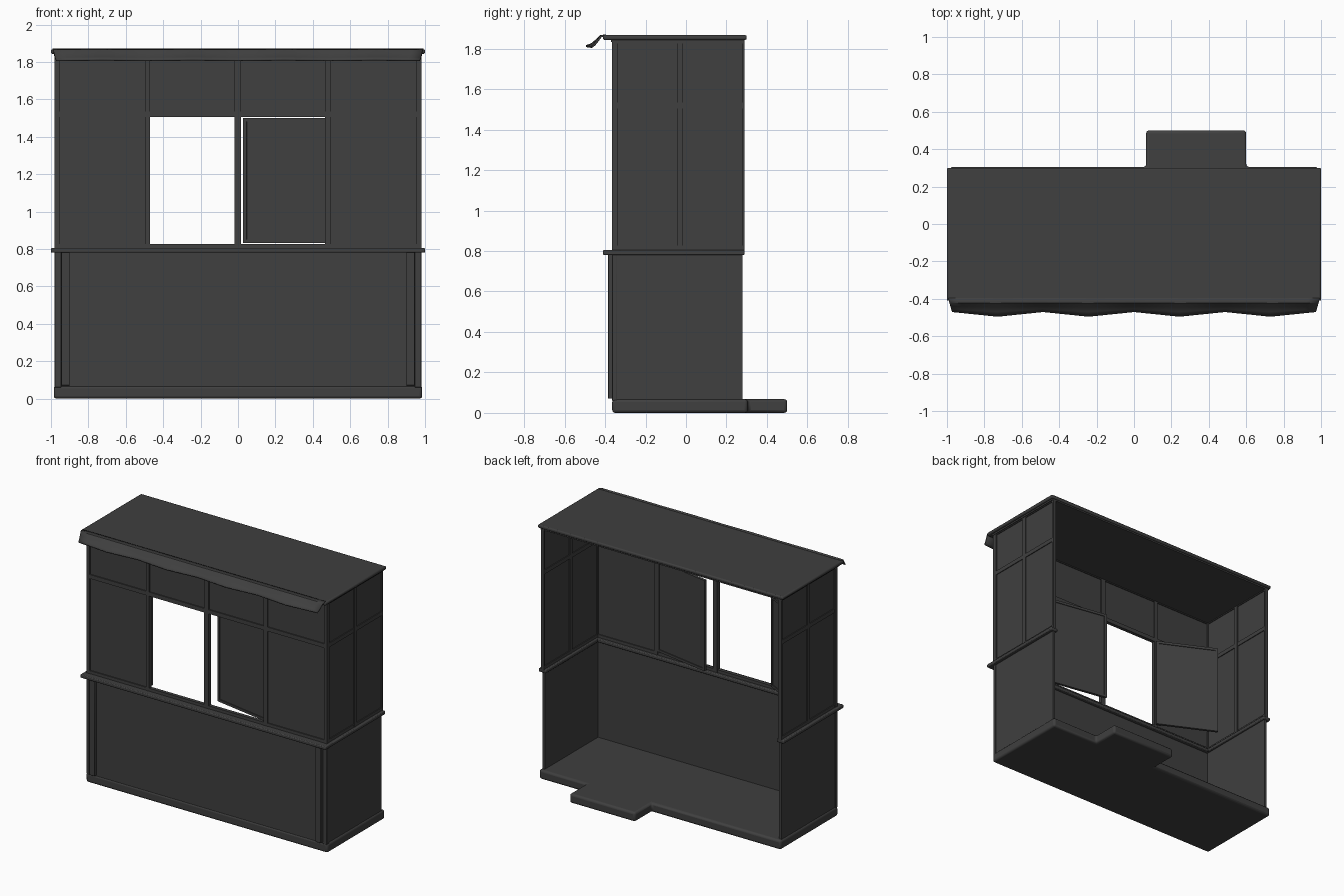
import bpy, bmesh, math
from mathutils import Matrix, Vector

cube = bpy.data.objects.get("Cube")
if cube:
    bpy.data.objects.remove(cube, do_unlink=True)

mat = bpy.data.materials.new("charcoal_grey")
mat.use_nodes = True
GREY = (0.05, 0.05, 0.05, 1)
mat.diffuse_color = GREY
mat.node_tree.nodes["Principled BSDF"].inputs["Base Color"].default_value = GREY


def finish(name, bm, bevel=0.0, segments=2):
    bmesh.ops.recalc_face_normals(bm, faces=bm.faces)
    me = bpy.data.meshes.new(name)
    bm.to_mesh(me)
    bm.free()
    me.materials.append(mat)
    ob = bpy.data.objects.new(name, me)
    bpy.context.collection.objects.link(ob)
    if bevel:
        mod = ob.modifiers.new("Soft edges", 'BEVEL')
        mod.width, mod.segments = bevel, segments
        mod.limit_method = 'ANGLE'
    bpy.ops.object.select_all(action='DESELECT')
    bpy.context.view_layer.objects.active = ob
    ob.select_set(True)
    bpy.ops.object.shade_smooth_by_angle()
    return ob


def add_box(bm, x, y, z):
    size = Vector((x[1] - x[0], y[1] - y[0], z[1] - z[0]))
    mid = Vector((sum(x), sum(y), sum(z))) / 2
    bmesh.ops.create_cube(bm, size=1, matrix=Matrix.Translation(mid) @ Matrix.Diagonal(size).to_4x4())


def box(name, x, y, z, bevel=0.0, segments=2):
    bm = bmesh.new()
    add_box(bm, x, y, z)
    return finish(name, bm, bevel, segments)


def mirrored(x, side):
    return tuple(sorted((x[0] * side, x[1] * side)))


SIDES = ((1, "left"), (-1, "right"))
RAILS = ((0.80, 0.827), (1.505, 1.535), (1.825, 1.85))

# Floor slab with the entrance step on the back
bm = bmesh.new()
outline = [(-0.985, -0.365), (0.985, -0.365), (0.985, 0.305), (0.6, 0.305),
           (0.6, 0.5), (0.065, 0.5), (0.065, 0.305), (-0.985, 0.305)]
face = bm.faces.new([bm.verts.new((x, y, 0)) for x, y in outline])
top = bmesh.ops.extrude_face_region(bm, geom=[face])["geom"]
bmesh.ops.translate(bm, vec=(0, 0, 0.068),
                    verts=[v for v in top if isinstance(v, bmesh.types.BMVert)])
finish("floor_and_step", bm, 0.015, 3)

# Lower walls, corner posts and pilasters
box("lower_front_wall", (-0.965, 0.965), (-0.36, -0.34), (0.06, 0.79))
for s, label in SIDES:
    box(label + "_lower_wall", mirrored((0.955, 0.975), s), (-0.345, 0.28), (0.06, 0.79))
    box(label + "_lower_post", mirrored((0.945, 0.98), s), (-0.365, -0.34), (0.06, 0.79), 0.003)
    box(label + "_pilaster", mirrored((0.9, 0.945), s), (-0.385, -0.355), (0.07, 0.785), 0.003)

# Counter rail around three sides
box("counter_front", (-1, 1), (-0.41, -0.315), (0.78, 0.805), 0.006)
for s, label in SIDES:
    box(label + "_counter_side", mirrored((0.94, 1), s), (-0.33, 0.29), (0.78, 0.805), 0.006)

# Upper front frame: posts and rails
bm = bmesh.new()
for x in ((-0.98, -0.955), (-0.495, -0.47), (-0.02, 0.015), (0.465, 0.495), (0.955, 0.98)):
    add_box(bm, x, (-0.365, -0.335), (0.80, 1.85))
for z in RAILS:
    add_box(bm, (-0.96, 0.96), (-0.363, -0.337), z)
finish("upper_front_frame", bm)

# Upper front panels: transom above, fixed panel at each end
box("transom_panel", (-0.96, 0.96), (-0.355, -0.344), (1.53, 1.83))
for s, label in SIDES:
    box(label + "_front_panel", mirrored((0.485, 0.965), s), (-0.355, -0.344), (0.82, 1.51))

# Upper side walls: framed panels
for s, label in SIDES:
    bm = bmesh.new()
    for y in ((-0.365, -0.34), (-0.045, -0.015), (0.277, 0.29)):
        add_box(bm, mirrored((0.955, 0.98), s), y, (0.80, 1.85))
    for z in RAILS:
        add_box(bm, mirrored((0.957, 0.978), s), (-0.345, 0.285), z)
    finish(label + "_side_frame", bm)
    box(label + "_side_panel", mirrored((0.963, 0.972), s), (-0.345, 0.28), (0.81, 1.84))


# Window shutters: framed leaves swung inward on their hinges
def shutter(name, hinge, direction, angle, width=0.445):
    bm = bmesh.new()
    z0, z1, rim = 0.832, 1.5, 0.018
    span = lambda a, b: mirrored((a, b), direction)
    add_box(bm, span(0, width), (-0.004, 0.004), (z0, z1))
    for a, b in ((0, rim), (width - rim, width)):
        add_box(bm, span(a, b), (-0.01, 0.01), (z0, z1))
    for a, b in ((z0, z0 + rim), (z1 - rim, z1)):
        add_box(bm, span(rim, width - rim), (-0.01, 0.01), (a, b))
    ob = finish(name, bm)
    ob.location = hinge
    ob.rotation_euler.z = math.radians(angle)


shutter("left_shutter", (0.468, -0.345, 0), -1, -10)
shutter("right_shutter", (-0.475, -0.325, 0), 1, 154)

# Roof slab and the trim under it
box("roof", (-1, 1), (-0.41, 0.3), (1.843, 1.867), 0.008)
box("roof_trim", (-0.985, 0.985), (-0.37, 0.29), (1.832, 1.845))

# Scalloped awning flap curling down from the roof edge
bm = bmesh.new()
profile = [(-0.395, 1.866), (-0.42, 1.862), (-0.435, 1.843), (-0.452, 1.822), (-0.468, 1.812)]
COLS = 32
rows = []
for i, (y, z) in enumerate(profile):
    t = i / (len(profile) - 1)
    row = []
    for c in range(COLS + 1):
        u = c / COLS
        wave = 1 - abs(((u * 4) % 1) * 2 - 1)
        x = (2 * u - 1) * (0.992 - 0.02 * t)
        row.append(bm.verts.new((x, y - 0.026 * wave * t * t, z - 0.004 * (1 - wave) * t)))
    rows.append(row)
for a, b in zip(rows, rows[1:]):
    for c in range(COLS):
        bm.faces.new((a[c], a[c + 1], b[c + 1], b[c]))
flap = finish("awning_flap", bm)
solid = flap.modifiers.new("Thickness", 'SOLIDIFY')
solid.thickness, solid.offset = 0.01, 0
